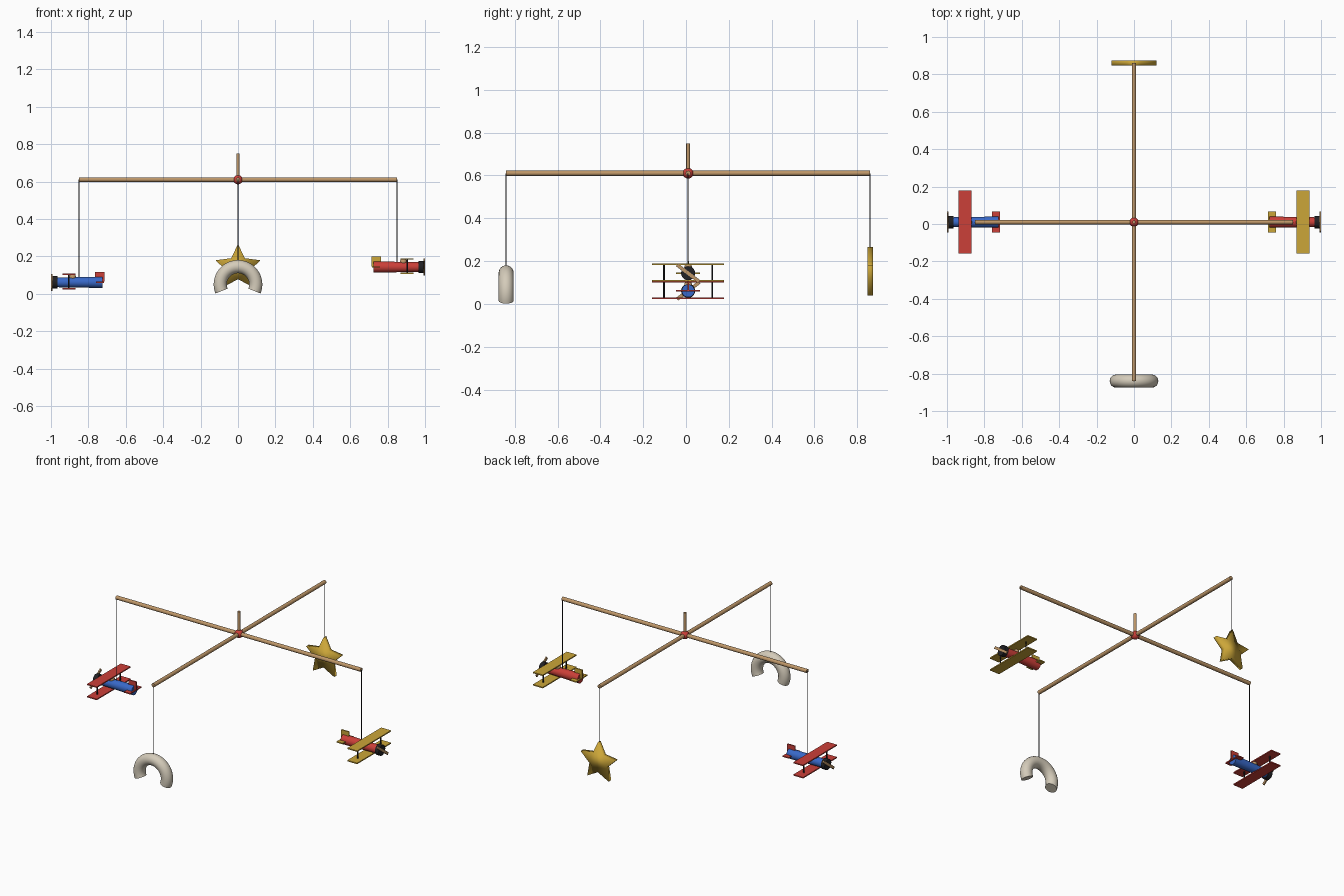
import bpy, bmesh, math
from mathutils import Vector, Matrix

cube = bpy.data.objects.get("Cube")
if cube:
    bpy.data.objects.remove(cube, do_unlink=True)


def material(name, rgb):
    m = bpy.data.materials.new(name)
    m.use_nodes = True
    m.diffuse_color = (*rgb, 1)
    m.node_tree.nodes["Principled BSDF"].inputs["Base Color"].default_value = (*rgb, 1)
    return m


WOOD = material("wood", (0.52, 0.31, 0.14))
RED = material("red", (0.60, 0.05, 0.04))
BLUE = material("blue", (0.04, 0.14, 0.58))
GOLD = material("gold", (0.60, 0.38, 0.04))
CREAM = material("cream", (0.66, 0.60, 0.49))
DARK = material("charcoal", (0.015, 0.015, 0.018))

Y0 = 0.01        # depth of the hub and the crosswise bar
BAR_Z = 0.61     # height of the bars


def finish(bm, name, mat, smooth=None):
    bmesh.ops.recalc_face_normals(bm, faces=bm.faces)
    mesh = bpy.data.meshes.new(name)
    bm.to_mesh(mesh)
    bm.free()
    mesh.materials.append(mat)
    obj = bpy.data.objects.new(name, mesh)
    bpy.context.collection.objects.link(obj)
    if smooth is not None:
        bpy.ops.object.select_all(action="DESELECT")
        obj.select_set(True)
        bpy.context.view_layer.objects.active = obj
        bpy.ops.object.shade_smooth_by_angle(angle=math.radians(smooth))
    return obj


def rod(name, a, b, r1, mat, r2=None, sides=16):
    a, b = Vector(a), Vector(b)
    bm = bmesh.new()
    turn = (b - a).to_track_quat("Z", "Y").to_matrix().to_4x4()
    bmesh.ops.create_cone(bm, cap_ends=True, segments=sides, radius1=r1,
                          radius2=r1 if r2 is None else r2, depth=(b - a).length,
                          matrix=Matrix.Translation((a + b) / 2) @ turn)
    return finish(bm, name, mat, 40)


def box(name, center, size, mat, roll=0):
    bm = bmesh.new()
    bmesh.ops.create_cube(bm, size=1, matrix=Matrix.Translation(center)
                          @ Matrix.Rotation(roll, 4, "X") @ Matrix.Diagonal((*size, 1)))
    return finish(bm, name, mat)


def ball(name, center, r, mat):
    bm = bmesh.new()
    bmesh.ops.create_uvsphere(bm, u_segments=24, v_segments=16, radius=r,
                              matrix=Matrix.Translation(center))
    return finish(bm, name, mat, 60)


# Frame: two crossed bars, hub and hanging post
rod("cross_bar", (-0.85, Y0, BAR_Z), (0.85, Y0, BAR_Z), 0.012, WOOD)
rod("long_bar", (0, -0.84, BAR_Z), (0, 0.86, BAR_Z), 0.012, WOOD)
rod("hanging_post", (0, Y0, BAR_Z), (0, Y0, 0.75), 0.009, WOOD)
ball("hub", (0, Y0, BAR_Z), 0.025, RED)


def string(name, x, y, low):
    rod(name, (x, y, low), (x, y, BAR_Z), 0.002, DARK, sides=8)


# Arch: a disc swept a little past a half turn
string("arch_string", 0, -0.84, 0.178)
center = Vector((0, -0.84, 0.05))
droop = math.radians(22)
bm = bmesh.new()
bmesh.ops.create_circle(bm, cap_ends=True, segments=24, radius=0.035,
                        matrix=Matrix.Translation(center) @ Matrix.Rotation(droop, 4, "Y")
                        @ Matrix.Translation((0.095, 0, 0)))
bmesh.ops.spin(bm, geom=bm.faces[:] + bm.edges[:] + bm.verts[:], cent=center, axis=(0, -1, 0),
               angle=math.pi + 2 * droop, steps=40)
finish(bm, "arch", CREAM, 50)

# Star: extruded outline with soft shading
string("star_string", 0, 0.86, 0.26)
bm = bmesh.new()
outline = []
for i in range(10):
    r = 0.062 if i % 2 else 0.126
    a = math.pi / 2 + i * math.pi / 5
    outline.append(bm.verts.new((r * math.cos(a), 0.847, 0.14 + r * math.sin(a))))
face = bm.faces.new(outline)
grown = bmesh.ops.extrude_face_region(bm, geom=[face])["geom"]
bmesh.ops.translate(bm, vec=(0, 0.027, 0),
                    verts=[v for v in grown if isinstance(v, bmesh.types.BMVert)])
finish(bm, "star", GOLD, 180)


def biplane(name, s, z, body, trim):
    """s is the x direction of the nose, z the height of the fuselage axis."""
    def at(x, y=0, up=0):
        return (s * x, Y0 + y, z + up)

    string(name + "_string", s * 0.85, Y0, z + 0.024)
    rod(name + "_fuselage", at(0.725), at(0.968), 0.03, body, r2=0.026, sides=20)
    rod(name + "_engine", at(0.966), at(0.993), 0.033, DARK, sides=20)
    box(name + "_propeller", at(0.996), (0.008, 0.13, 0.016), WOOD, -s * math.radians(37))
    ball(name + "_pilot", at(0.884, 0, 0.028), 0.018, WOOD)
    for level, up in (("upper", 0.043), ("lower", -0.034)):
        box(f"{name}_{level}_wing", at(0.904, 0, up), (0.068, 0.336, 0.007), trim)
    for side, y in (("front", -0.113), ("back", 0.113)):
        rod(f"{name}_{side}_strut", at(0.905, y, -0.034), at(0.905, y, 0.043), 0.004, DARK, sides=8)
    box(name + "_tailplane", at(0.738), (0.042, 0.112, 0.007), trim)
    box(name + "_tail_fin", at(0.739, 0, 0.03), (0.053, 0.008, 0.053), trim)


biplane("red_biplane", 1, 0.143, RED, GOLD)
biplane("blue_biplane", -1, 0.061, BLUE, RED)
